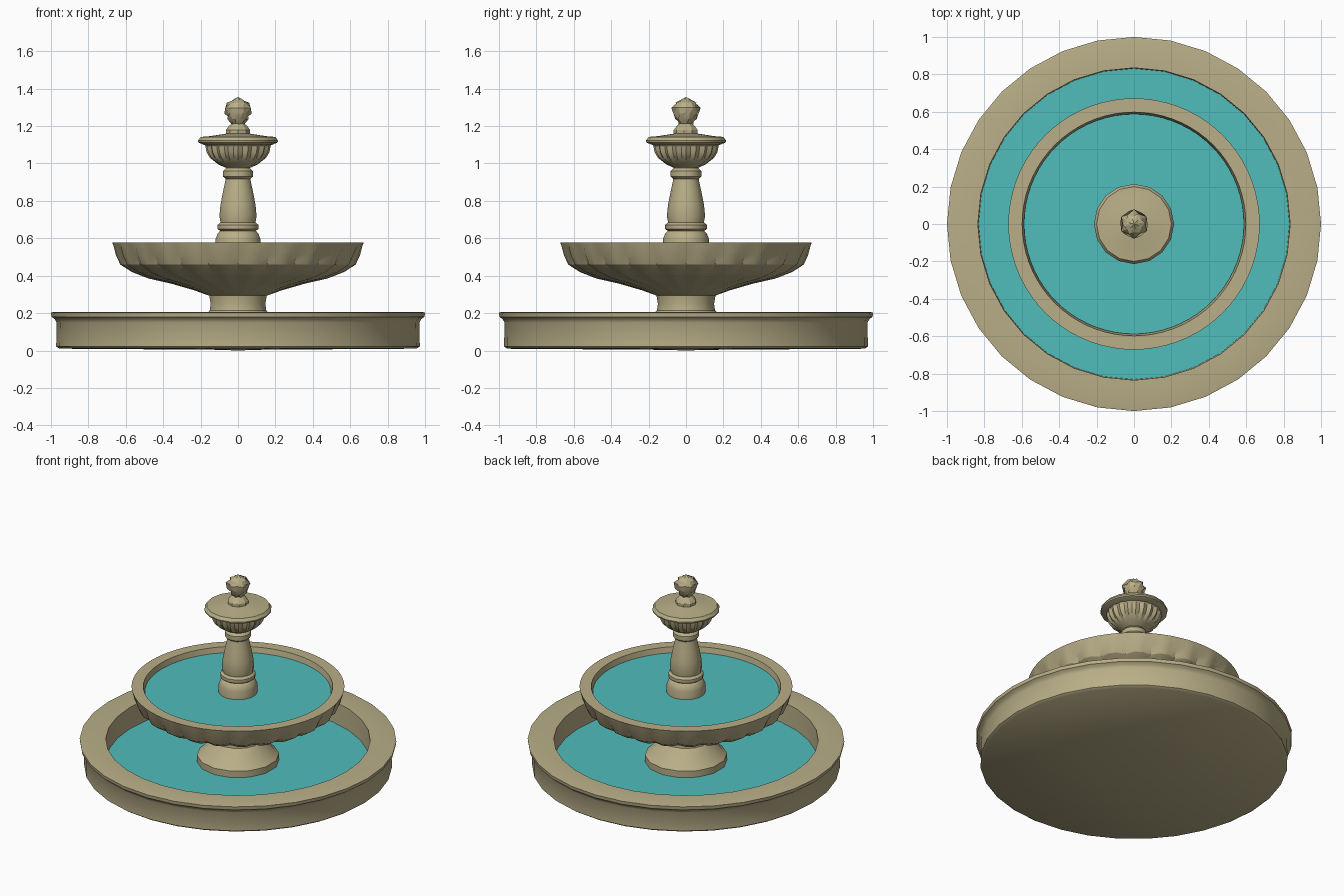
import bpy, bmesh, math

def material(name, rgb):
    m = bpy.data.materials.new(name)
    m.diffuse_color = (*rgb, 1)
    return m

STONE = material("sand_stone", (0.485, 0.425, 0.245))
WATER = material("turquoise_water", (0.080, 0.515, 0.500))

def lathe(name, profile, sides, mat, flute=None, twist=0.0, angle=38):
    """Spin (radius, z) points round z; flute(i, k) scales the radius of ring i at step k."""
    bm = bmesh.new()
    rings = []
    for i, (r, z) in enumerate(profile):
        if r == 0:
            rings.append([bm.verts.new((0, 0, z))] * sides)
            continue
        ring = []
        for k in range(sides):
            a = 2 * math.pi * (k + twist * i) / sides - math.pi / 2
            s = r * (flute(i, k) if flute else 1)
            ring.append(bm.verts.new((s * math.cos(a), s * math.sin(a), z)))
        rings.append(ring)
    for lo, hi in zip(rings, rings[1:]):
        for k in range(sides):
            n = (k + 1) % sides
            quad = dict.fromkeys((lo[k], lo[n], hi[n], hi[k]))
            bm.faces.new(list(quad))
    bmesh.ops.recalc_face_normals(bm, faces=bm.faces)
    me = bpy.data.meshes.new(name)
    bm.to_mesh(me)
    bm.free()
    ob = bpy.data.objects.new(name, me)
    bpy.context.collection.objects.link(ob)
    me.materials.append(mat)
    bpy.ops.object.select_all(action='DESELECT')
    ob.select_set(True)
    bpy.context.view_layer.objects.active = ob
    bpy.ops.object.shade_smooth_by_angle(angle=math.radians(angle))
    return ob

def water(name, radius, z, sides):
    ob = lathe(name, [(0, z), (radius, z)], sides, WATER)
    if ob.data.polygons[0].normal.z < 0:
        ob.data.flip_normals()

# Lower basin with overhanging rim
lathe("lower_basin", [
    (0, 0.0), (0.10, 0.004), (0.955, 0.010), (0.972, 0.022), (0.970, 0.150),
    (0.980, 0.168), (0.997, 0.180), (1.0, 0.203), (0.985, 0.206),
    (0.835, 0.206), (0.830, 0.030), (0, 0.030)], 32, STONE)
water("lower_water", 0.832, 0.06, 32)

# Flared foot that carries the large bowl
lathe("pedestal", [
    (0, 0.032), (0.26, 0.032), (0.26, 0.105), (0.235, 0.125), (0.175, 0.195),
    (0.155, 0.215), (0.150, 0.25), (0.158, 0.295), (0.19, 0.315), (0, 0.34)],
    14, STONE, angle=30)

# Large bowl: 24 flutes, with a narrow groove at every third step
BOWL_DEPTH = [0, 0, 0.02, 0.04, 0.045, 0.045, 0.045, 0.035, 0.01]
def bowl_flute(i, k):
    d = BOWL_DEPTH[i] if i < len(BOWL_DEPTH) else 0
    return 1 - d if k % 3 == 0 else 1

lathe("large_bowl", [
    (0, 0.295), (0.16, 0.295), (0.235, 0.322), (0.36, 0.358), (0.48, 0.385),
    (0.57, 0.420), (0.632, 0.460), (0.655, 0.510), (0.668, 0.560),
    (0.672, 0.577), (0.598, 0.577), (0.585, 0.510), (0, 0.510)],
    72, STONE, bowl_flute, angle=28)
water("upper_water", 0.588, 0.54, 72)

# Baluster column standing in the bowl
lathe("column", [
    (0, 0.515), (0.123, 0.515), (0.123, 0.595), (0.112, 0.625), (0.098, 0.640),
    (0.112, 0.650), (0.112, 0.672), (0.096, 0.685), (0.102, 0.72),
    (0.096, 0.78), (0.082, 0.85), (0.070, 0.905), (0.068, 0.918),
    (0.082, 0.930), (0.082, 0.960), (0.066, 0.975), (0.066, 0.992), (0, 0.995)],
    14, STONE, angle=34)

# Small fluted dish
def dish_flute(i, k):
    return 0.92 if k % 2 and 2 <= i <= 5 else 1

lathe("small_dish", [
    (0, 0.978), (0.068, 0.978), (0.105, 0.995), (0.150, 1.030),
    (0.168, 1.060), (0.174, 1.090), (0.176, 1.102)] + [(0.0, 1.105)],
    40, STONE, dish_flute, angle=25)
lathe("dish_rim", [
    (0, 1.098), (0.178, 1.098), (0.212, 1.112), (0.214, 1.122),
    (0.200, 1.142), (0.15, 1.146), (0.06, 1.160), (0, 1.165)],
    16, STONE, angle=30)

# Finial foot and leafy bud
lathe("finial_foot", [
    (0, 1.15), (0.066, 1.15), (0.066, 1.178), (0.050, 1.200),
    (0.036, 1.212), (0, 1.225)], 9, STONE, angle=20)

def petals(i, k):
    return 1.15 if (k + i) % 2 else 0.85

lathe("finial_bud", [
    (0, 1.205), (0.034, 1.212), (0.052, 1.238), (0.064, 1.268), (0.068, 1.298),
    (0.052, 1.325), (0.026, 1.340), (0, 1.356)],
    12, STONE, petals, twist=0.25, angle=15)
